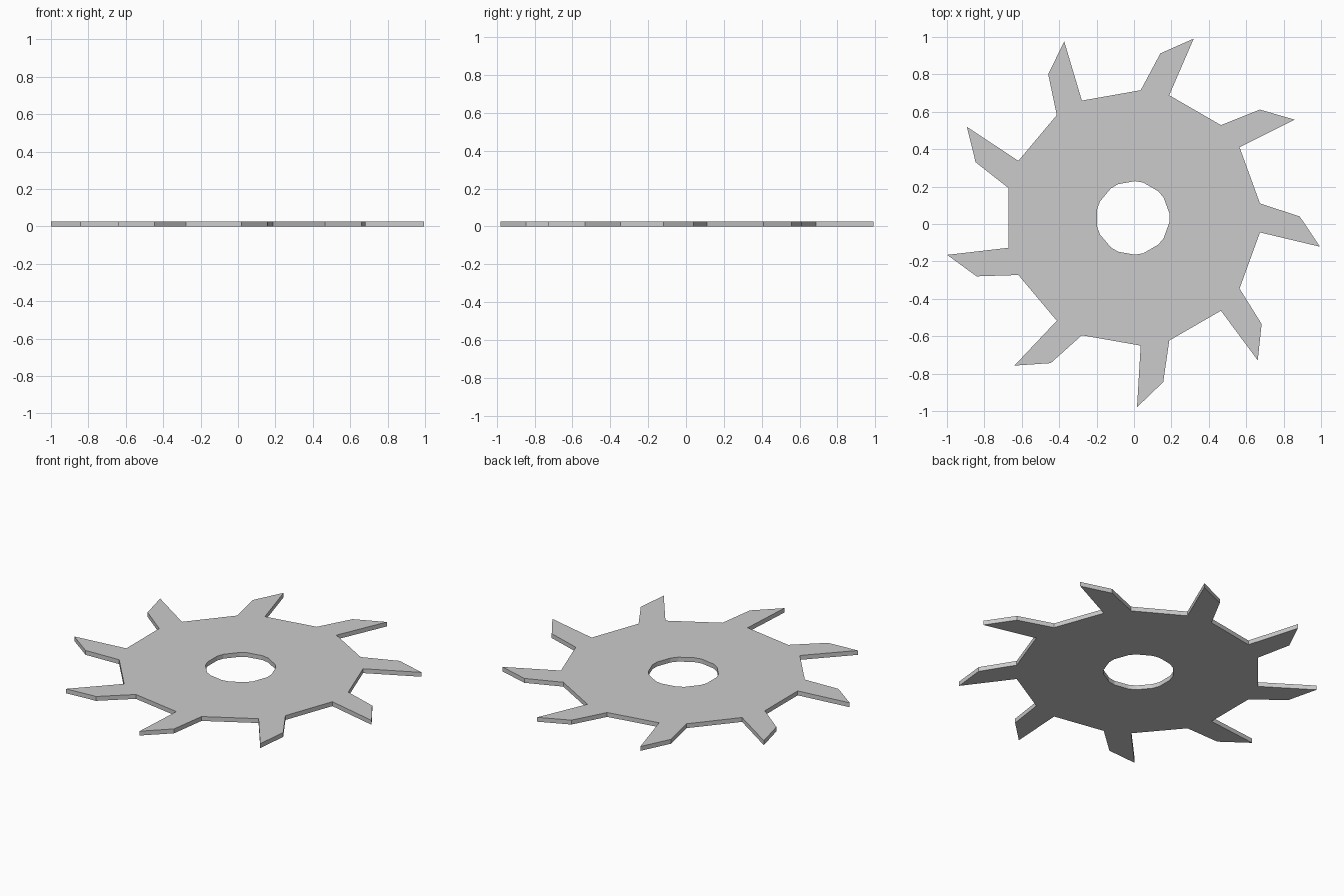
import bpy, bmesh
from math import radians, cos, sin

if "Cube" in bpy.data.objects:
    bpy.data.objects.remove(bpy.data.objects["Cube"])

TEETH = 9
CX, CY, THICK = -0.006, 0.0325, 0.027
HOLE_R, BODY_R, HALF = 0.197, 0.684, 6.5   # HALF: half the tooth root angle
SHOULDER, TIP = (0.892, 0.5), (1.0125, -8.75)

bm = bmesh.new()


def vert(radius, degrees):
    a = radians(degrees)
    return bm.verts.new((CX + radius * cos(a), CY + radius * sin(a), 0))


# Ring corners: two per tooth, on the bore and on the body rim
angles = [40 * i + s * HALF for i in range(TEETH) for s in (-1, 1)]
bore = [vert(HOLE_R, a) for a in angles]
rim = [vert(BODY_R, a) for a in angles]
n = len(angles)
for i in range(n):
    j = (i + 1) % n
    bm.faces.new((bore[i], rim[i], rim[j], bore[j]))

# Swept cutting teeth
for i in range(TEETH):
    tip = vert(TIP[0], 40 * i + TIP[1])
    shoulder = vert(SHOULDER[0], 40 * i + SHOULDER[1])
    bm.faces.new((rim[2 * i], tip, shoulder, rim[2 * i + 1]))

# Thicken the flat outline into a solid plate
ext = bmesh.ops.extrude_face_region(bm, geom=bm.faces[:], use_keep_orig=True)
top = [g for g in ext["geom"] if isinstance(g, bmesh.types.BMVert)]
bmesh.ops.translate(bm, verts=top, vec=(0, 0, THICK))
bmesh.ops.recalc_face_normals(bm, faces=bm.faces[:])

mesh = bpy.data.meshes.new("saw_blade")
bm.to_mesh(mesh)
bm.free()
bpy.context.collection.objects.link(bpy.data.objects.new("saw_blade", mesh))
